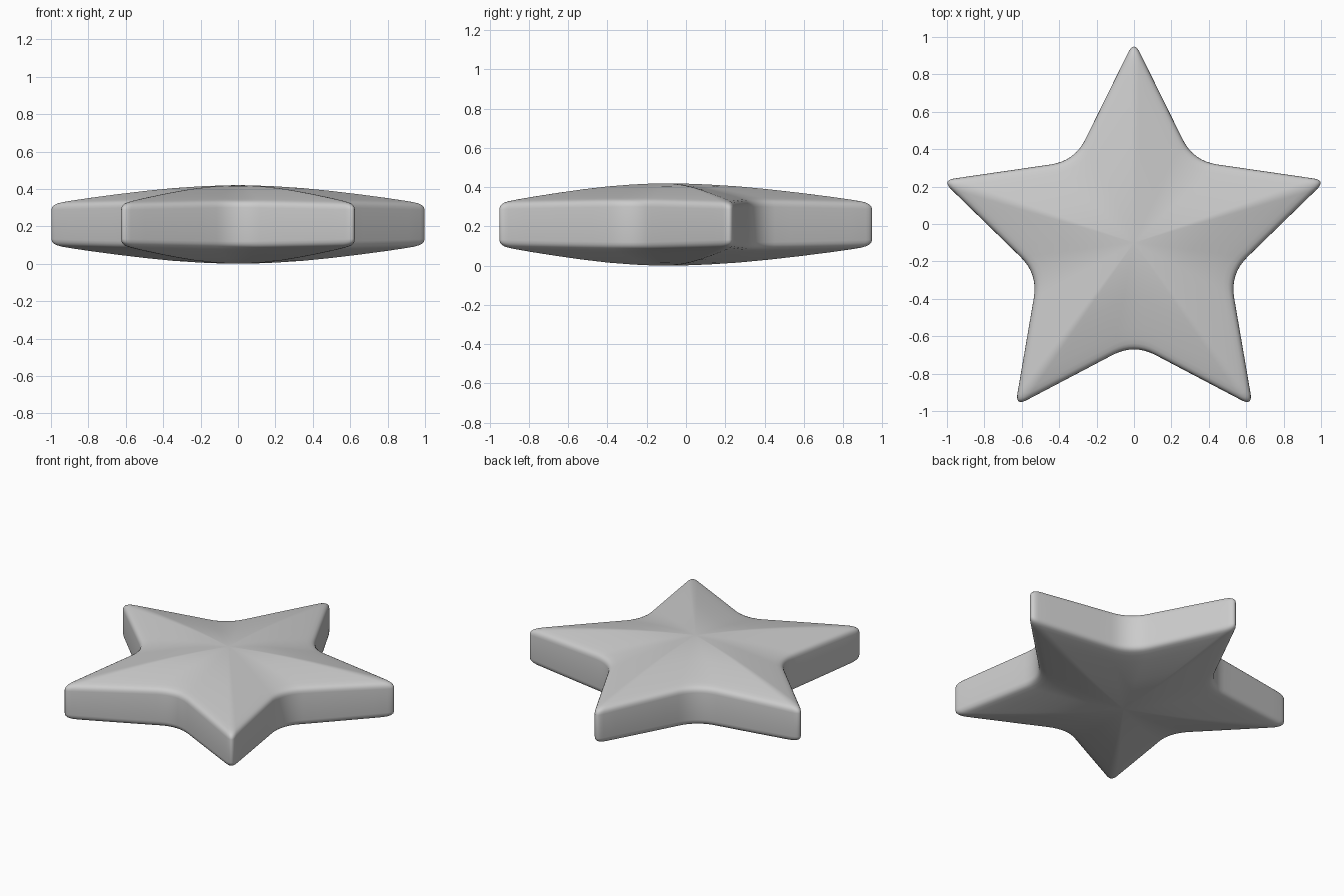
import bpy, bmesh, math
from mathutils import Vector

if "Cube" in bpy.data.objects:
    bpy.data.objects.remove(bpy.data.objects["Cube"])

R_TIP, R_IN, CY, MID = 1.08, 0.54, -0.10, 0.21

# Star outline with rounded tips and filleted inner corners
corners = []
for i in range(10):
    a = math.pi / 2 + i * math.pi / 5
    r = R_IN if i % 2 else R_TIP
    corners.append(Vector((r * math.cos(a), r * math.sin(a))))

outline = []
for i, c in enumerate(corners):
    p, n = corners[i - 1], corners[(i + 1) % 10]
    d = 0.13 if i % 2 else 0.07
    a = c + (p - c).normalized() * d
    b = c + (n - c).normalized() * d
    for k in range(9):
        t = k / 8
        outline.append(a * (1 - t) ** 2 + c * 2 * t * (1 - t) + b * t * t)
    # straight run to the next corner
    e = n + (c - n).normalized() * (0.07 if i % 2 else 0.13)
    for k in range(1, 6):
        outline.append(b.lerp(e, k / 6))

# Half profile: (outline scale, half thickness), pillow dome and soft rim
half = [(0.06, 0.2095), (0.2, 0.204), (0.35, 0.194), (0.5, 0.179), (0.65, 0.161),
        (0.8, 0.141), (0.9, 0.126), (0.945, 0.118), (0.97, 0.111),
        (0.985, 0.103), (0.996, 0.092), (1.0, 0.078)]
profile = [(s, h) for s, h in half] + [(s, -h) for s, h in reversed(half)]

bm = bmesh.new()
rings = []
for s, h in profile:
    ring = []
    for p in outline:
        lift = 0.012 * (1.05 - p.length) / 0.48 * s * s
        z = MID + math.copysign(abs(h) + lift, h)
        ring.append(bm.verts.new((p.x * s, p.y * s + CY, z)))
    rings.append(ring)
N = len(outline)
for r0, r1 in zip(rings, rings[1:]):
    for i in range(N):
        j = (i + 1) % N
        bm.faces.new((r0[i], r1[i], r1[j], r0[j]))
# Close the top and bottom centres
for ring, z in ((rings[0], 2 * MID), (rings[-1], 0.0)):
    c = bm.verts.new((0, CY, z))
    for i in range(N):
        bm.faces.new((c, ring[i], ring[(i + 1) % N]))
bmesh.ops.recalc_face_normals(bm, faces=bm.faces)
for f in bm.faces:
    f.smooth = True

me = bpy.data.meshes.new("star")
bm.to_mesh(me)
bm.free()
ob = bpy.data.objects.new("star", me)
bpy.context.collection.objects.link(ob)
